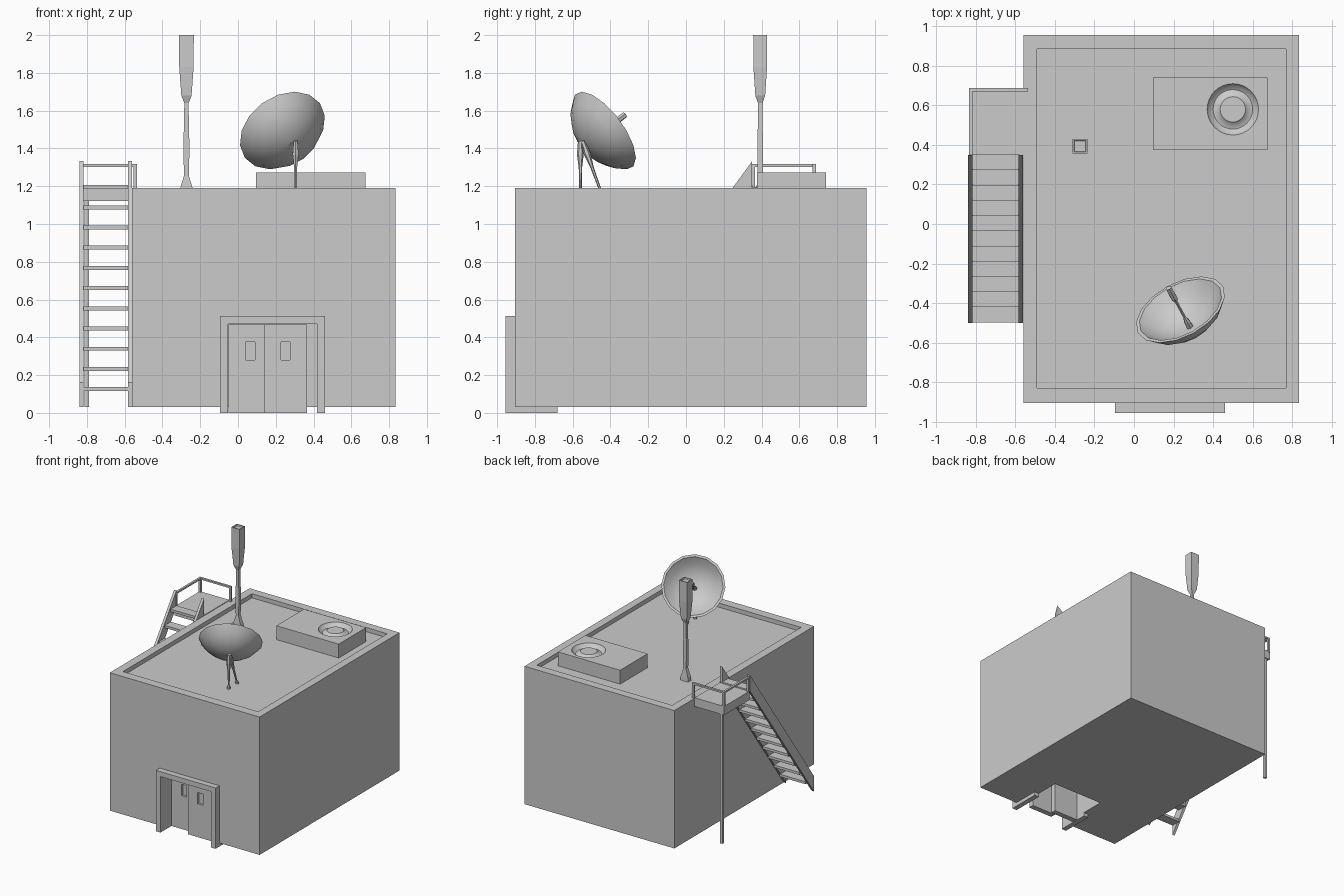
import bpy, bmesh, math
from mathutils import Vector

if "Cube" in bpy.data.objects:
    bpy.data.objects.remove(bpy.data.objects["Cube"])


def finish(name, bm, smooth=False):
    bmesh.ops.recalc_face_normals(bm, faces=bm.faces)
    me = bpy.data.meshes.new(name)
    bm.to_mesh(me)
    bm.free()
    ob = bpy.data.objects.new(name, me)
    bpy.context.collection.objects.link(ob)
    if smooth:
        activate(ob)
        bpy.ops.object.shade_smooth_by_angle(angle=math.radians(35))
    return ob


def activate(ob):
    bpy.ops.object.select_all(action='DESELECT')
    ob.select_set(True)
    bpy.context.view_layer.objects.active = ob


def box(name, x0, x1, y0, y1, z0, z1):
    bm = bmesh.new()
    bmesh.ops.create_cube(bm, size=1)
    for v in bm.verts:
        v.co = ((x0 + x1) / 2 + v.co.x * (x1 - x0),
                (y0 + y1) / 2 + v.co.y * (y1 - y0),
                (z0 + z1) / 2 + v.co.z * (z1 - z0))
    return finish(name, bm)


def prism(name, pts, step):
    """Extrude a closed outline of 3D points along step."""
    bm = bmesh.new()
    f = bm.faces.new([bm.verts.new(p) for p in pts])
    r = bmesh.ops.extrude_face_region(bm, geom=[f])
    for v in r['geom']:
        if isinstance(v, bmesh.types.BMVert):
            v.co += Vector(step)
    if len(bm.faces) == len(pts) + 1:
        bm.faces.new([bm.verts[i] for i in range(len(pts))])
    return finish(name, bm)


def loft(name, rings, smooth=False):
    """Skin a list of equal-length point loops and cap both ends."""
    bm = bmesh.new()
    loops = [[bm.verts.new(p) for p in r] for r in rings]
    n = len(loops[0])
    for a, b in zip(loops, loops[1:]):
        for i in range(n):
            j = (i + 1) % n
            bm.faces.new((a[i], a[j], b[j], b[i]))
    bm.faces.new(loops[0])
    bm.faces.new(loops[-1])
    return finish(name, bm, smooth)


def ring(c, axis, r, n, turn=0.0):
    q = Vector(axis).to_track_quat('Z', 'Y')
    return [Vector(c) + q @ Vector((r * math.cos(turn + 2 * math.pi * i / n),
                                    r * math.sin(turn + 2 * math.pi * i / n), 0)) for i in range(n)]


def rod(name, p, q, stations, n=6):
    """Tapered rod: stations are (fraction along, radius)."""
    p, q = Vector(p), Vector(q)
    return loft(name, [ring(p.lerp(q, t), q - p, r, n, math.pi / n) for t, r in stations])


def cut(ob, cutter):
    m = ob.modifiers.new("cut", 'BOOLEAN')
    m.operation, m.solver, m.object = 'DIFFERENCE', 'EXACT', cutter
    activate(ob)
    bpy.ops.object.modifier_apply(modifier=m.name)
    bpy.data.objects.remove(cutter)


# Main block with sunken roof and door recess open at the bottom
ROOF = 1.155
building = box("building", -0.56, 0.835, -0.905, 0.955, 0.03, 1.19)
cut(building, box("roof_cutter", -0.49, 0.77, -0.83, 0.885, ROOF, 1.4))
cut(building, box("recess_cutter", -0.052, 0.417, -1.0, -0.48, -0.1, 0.47))

# Door surround
outline = [(-0.095, 0), (-0.095, 0.512), (0.46, 0.512), (0.46, 0),
           (0.417, 0), (0.417, 0.47), (-0.052, 0.47), (-0.052, 0)]
prism("door_frame", [(x, -0.955, z) for x, z in outline], (0, 0.275, 0))

# Two sliding doors, each with a sunken window
for side, x, y in (("left", -0.05, -0.81), ("right", 0.137, -0.86)):
    door = box(side + "_door", x, x + 0.228, y, y + 0.045, 0, 0.469)
    cut(door, box("window_cutter", x + 0.09, x + 0.139, y - 0.1, y + 0.02, 0.28, 0.375))

# Rooftop fan unit with round groove
fan_unit = box("fan_unit", 0.095, 0.675, 0.375, 0.74, ROOF, 1.272)
groove = [(0.13, 1.3), (0.13, 1.272), (0.12, 1.255), (0.1, 1.243),
          (0.08, 1.248), (0.064, 1.264)]
cut(fan_unit, loft("groove_cutter", [ring((0.5, 0.58, z), (0, 0, 1), r, 32) for r, z in groove]))
activate(fan_unit)
bpy.ops.object.shade_smooth_by_angle(angle=math.radians(35))

# Square antenna mast: (z, half width x, half width y)
mast = [(ROOF, 0.036, 0.022), (1.19, 0.033, 0.02), (1.255, 0.013, 0.014), (1.4, 0.016, 0.014),
        (1.64, 0.011, 0.012), (1.68, 0.027, 0.026), (1.83, 0.038, 0.036),
        (2.0, 0.039, 0.037), (2.0, 0.031, 0.029), (1.99, 0.028, 0.026)]
loft("antenna", [[(-0.273 + sx * a, 0.393 + sy * b, z)
                  for sx, sy in ((-1, -1), (1, -1), (1, 1), (-1, 1))] for z, a, b in mast])

# Dish: outer shell, rim and inner bowl lofted along its aim
aim = Vector((-0.40, 0.73, 0.55)).normalized()
centre = Vector((0.235, -0.433, 1.495))
R, D = 0.246, 0.14


def bowl(rad, depth, n=4):
    rho = (rad * rad + depth * depth) / (2 * depth)
    full = math.asin(rad / rho)
    return [(rho * math.sin(full * i / n), rho - depth - rho * math.cos(full * i / n))
            for i in range(n + 1)]


shell = bowl(R, D)
inner = bowl(R - 0.018, D - 0.02)
profile = [(max(r, 0.004), h) for r, h in shell + inner[::-1]]
loft("dish", [ring(centre + aim * h, aim, r, 16) for r, h in profile], smooth=True)

# Dish feed and two-legged stand
apex = centre - aim * D
rod("dish_feed", apex, centre + aim * 0.15,
    [(0, 0.02), (0.2, 0.016), (0.3, 0.008), (0.68, 0.008), (0.75, 0.018), (1, 0.016)])
for name, y, yt in (("front_dish_leg", -0.558, -0.56), ("back_dish_leg", -0.445, -0.548)):
    rod(name, (0.305, y, ROOF), (0.305, yt, 1.44),
        [(0, 0.014), (0.06, 0.013), (0.12, 0.007), (0.5, 0.009), (0.75, 0.018), (1, 0.012)])

# Stair stringers and treads
side = [(-0.5, 0.03), (-0.5, 0.16), (0.35, 1.333), (0.35, 1.2)]
for name, x in (("outer_stringer", -0.84), ("inner_stringer", -0.583)):
    prism(name, [(x, y, z) for y, z in side], (0.022, 0, 0))
for i in range(11):
    y, z = -0.498 + 0.077 * i, 0.115 + 0.107 * i
    box("tread_%d" % (i + 1), -0.82, -0.58, y, y + 0.08, z, z + 0.021)

# Landing with support pole
box("landing", -0.835, -0.56, 0.345, 0.685, 1.122, 1.195)
box("landing_pole", -0.813, -0.79, 0.655, 0.678, 0.03, 1.13)

# Railing posts and bars
for name, x, y in (("corner", -0.826, 0.679), ("roof", -0.545, 0.679), ("stair", -0.826, 0.355)):
    box(name + "_post", x - 0.009, x + 0.009, y - 0.009, y + 0.009, 1.185, 1.315)
box("back_rail", -0.835, -0.536, 0.67, 0.688, 1.303, 1.317)
box("side_rail", -0.835, -0.817, 0.345, 0.688, 1.303, 1.317)
